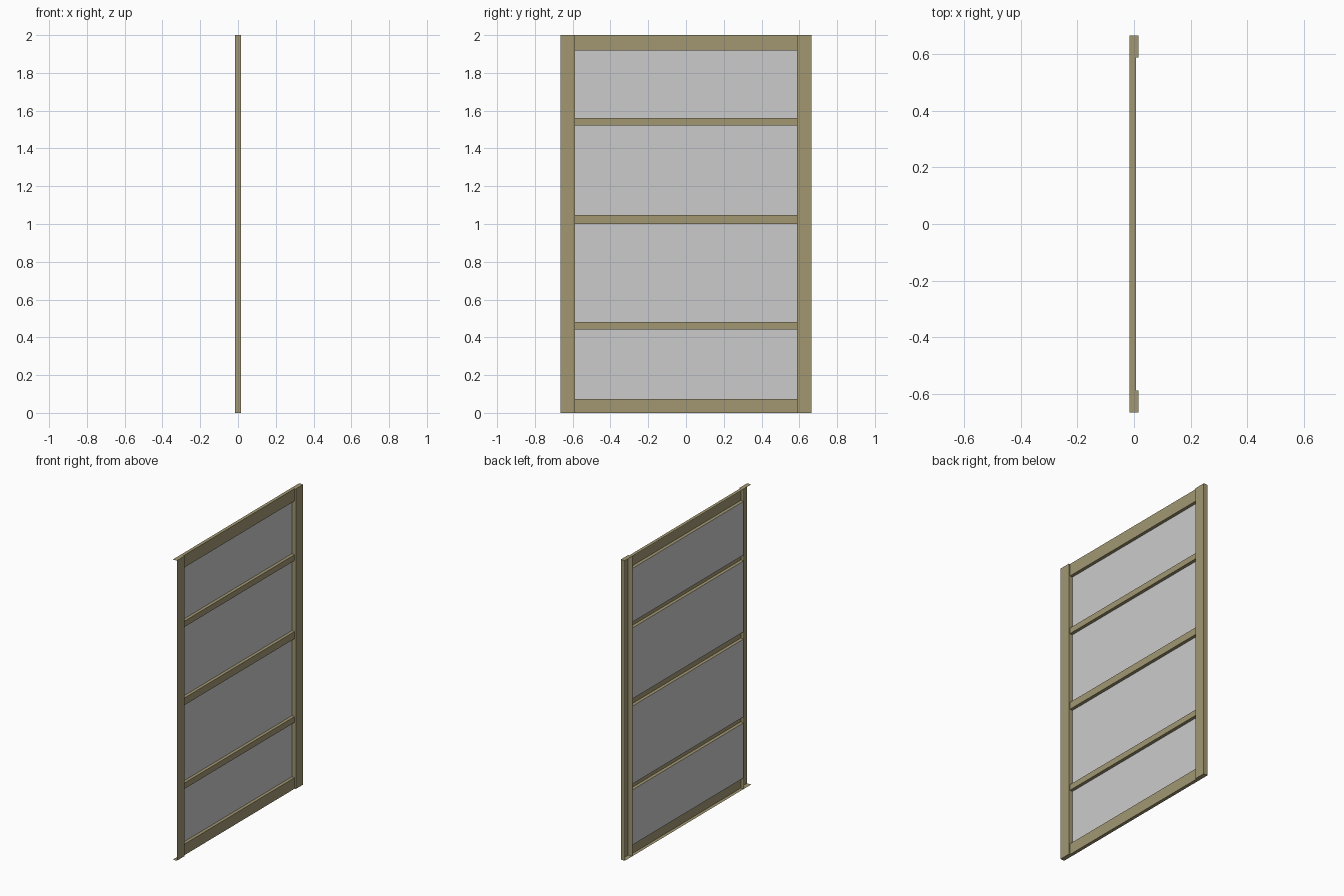
import bpy, bmesh

if "Cube" in bpy.data.objects:
    bpy.data.objects.remove(bpy.data.objects["Cube"])

BACK, FRONT, RAIL_X = -0.015, 0.015, 0.007
HALF_W, INNER, H = 0.665, 0.587, 2.0

brown = bpy.data.materials.new("brown_frame")
brown.diffuse_color = (0.36, 0.31, 0.17, 1)
brown.use_nodes = True
brown.node_tree.nodes["Principled BSDF"].inputs["Base Color"].default_value = brown.diffuse_color


def channel(name, y0, y1, z0, z1, x1, skip, mat=brown):
    """Box whose faces listed in skip (outward directions) are left open."""
    bm = bmesh.new()
    bmesh.ops.create_cube(bm, size=1)
    for v in bm.verts:
        v.co = ((BACK + x1) / 2 + v.co.x * (x1 - BACK),
                (y0 + y1) / 2 + v.co.y * (y1 - y0),
                (z0 + z1) / 2 + v.co.z * (z1 - z0))
    bm.normal_update()
    axes = {"x": 0, "y": 1, "z": 2}
    gone = [f for f in bm.faces
            if any(f.normal[axes[s[1]]] * (1 if s[0] == "+" else -1) > 0.9 for s in skip)]
    bmesh.ops.delete(bm, geom=gone, context='FACES')
    me = bpy.data.meshes.new(name)
    bm.to_mesh(me)
    bm.free()
    ob = bpy.data.objects.new(name, me)
    if mat:
        me.materials.append(mat)
    bpy.context.collection.objects.link(ob)
    return ob


# Upright stiles, hollow at the back; one is also open on its outer edge
channel("left_stile", -HALF_W, -INNER, 0, H, FRONT, ["-x", "-y"])
channel("right_stile", INNER, HALF_W, 0, H, FRONT, ["-x"])

# Horizontal rails, hollow at the back and set slightly behind the stiles
rails = [("bottom_rail", 0, 0.074), ("lower_bar", 0.442, 0.481),
         ("middle_rail", 1.0, 1.048), ("upper_bar", 1.521, 1.56),
         ("top_rail", 1.918, H)]
for name, z0, z1 in rails:
    channel(name, -INNER, INNER, z0, z1, RAIL_X, ["-x", "+y", "-y"])

# Thin single-sheet panes between consecutive rails, on the back plane
for i, (below, above) in enumerate(zip(rails, rails[1:])):
    channel(f"pane_{i + 1}", -INNER, INNER, below[2], above[1], BACK + 0.001,
            ["-x", "+y", "-y", "+z", "-z"], None)
